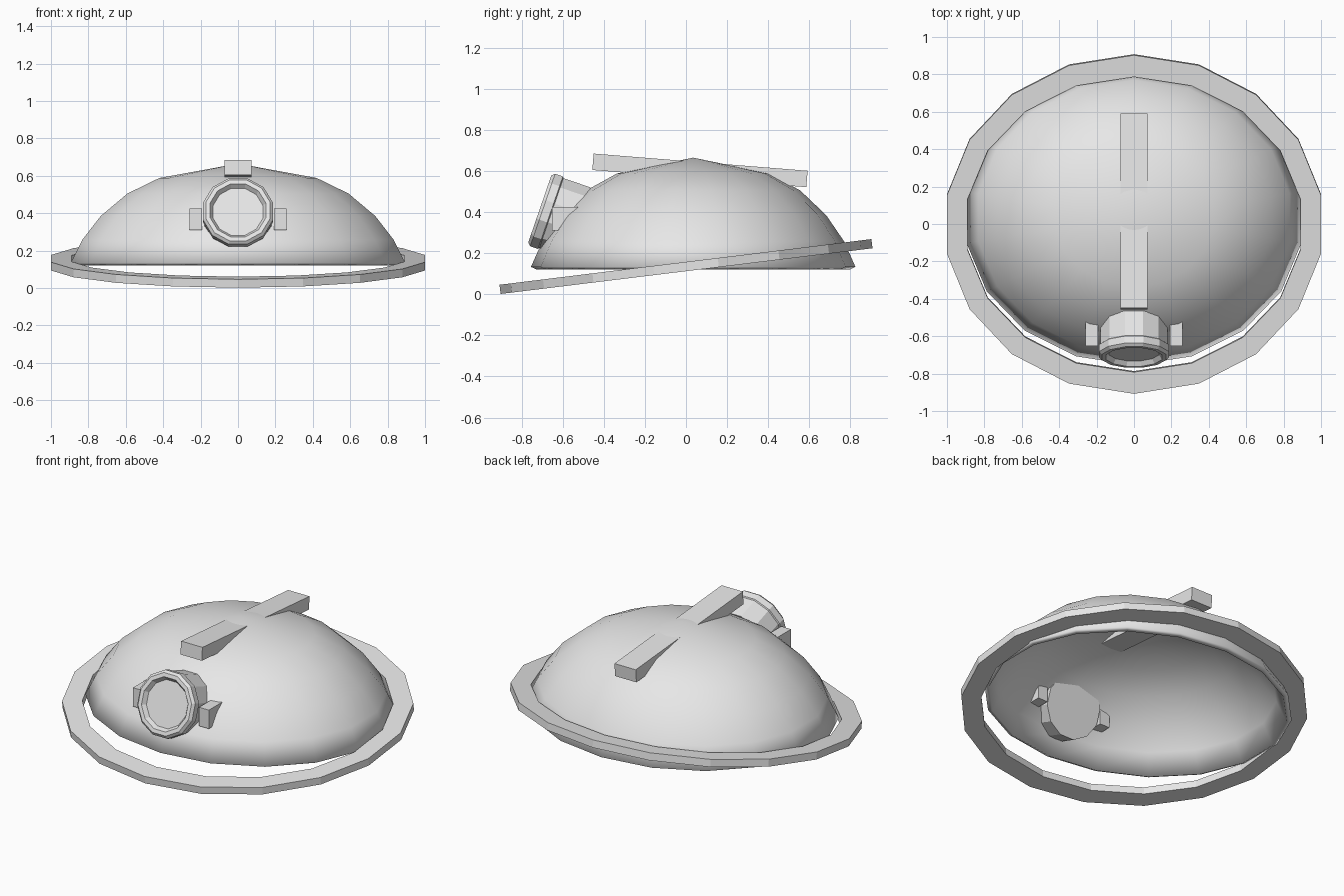
import bpy, bmesh, math
from mathutils import Matrix

if "Cube" in bpy.data.objects:
    bpy.data.objects.remove(bpy.data.objects["Cube"])

grey = bpy.data.materials.new("grey")
grey.diffuse_color = (0.8, 0.8, 0.8, 1)
grey.use_nodes = True
grey.node_tree.nodes["Principled BSDF"].inputs["Base Color"].default_value = grey.diffuse_color


def finish(name, bm, smooth=False):
    """Turn a bmesh into a named object with the shared material."""
    bmesh.ops.recalc_face_normals(bm, faces=bm.faces)
    mesh = bpy.data.meshes.new(name)
    bm.to_mesh(mesh)
    bm.free()
    mesh.materials.append(grey)
    for p in mesh.polygons:
        p.use_smooth = smooth
    obj = bpy.data.objects.new(name, mesh)
    bpy.context.collection.objects.link(obj)
    return obj


def lathe(name, profile, sides, start, closed=False, smooth=False):
    """Spin (rx, ry, z) profile points about z; zero radius makes a pole."""
    bm = bmesh.new()
    rings = []
    for rx, ry, z in profile:
        if rx == 0:
            rings.append([bm.verts.new((0, 0, z))] * sides)
            continue
        angles = [start + 2 * math.pi * i / sides for i in range(sides)]
        rings.append([bm.verts.new((rx * math.cos(a), ry * math.sin(a), z))
                      for a in angles])
    pairs = list(zip(rings, rings[1:]))
    if closed:
        pairs.append((rings[-1], rings[0]))
    for a, b in pairs:
        for i in range(sides):
            j = (i + 1) % sides
            quad = [a[i], a[j], b[j], b[i]]
            bm.faces.new(list(dict.fromkeys(quad)))
    return finish(name, bm, smooth)


def box(name, size, loc, tilt=0):
    bm = bmesh.new()
    bmesh.ops.create_cube(bm, size=1, matrix=Matrix.Diagonal((*size, 1)))
    obj = finish(name, bm)
    obj.location = loc
    obj.rotation_euler.x = tilt
    return obj


# Helmet shell: open smooth dome with a thin wall
OVAL = 0.869
dome = [(0, 0.665), (0.427, 0.588), (0.6, 0.505), (0.745, 0.385),
        (0.845, 0.258), (0.909, 0.133)]
shell = lathe("helmet_shell", [(r, r * OVAL, z) for r, z in dome],
              18, math.radians(10), smooth=True)
shell.location.y = 0.035
wall = shell.modifiers.new("wall", 'SOLIDIFY')
wall.thickness = 0.03
wall.offset = -1

# Brim: flat oval ring tipped down at the front
T = 0.0225
brim = lathe("brim", [(1.015, 0.912, -T), (1.015, 0.912, T),
                      (0.903, 0.795, T), (0.903, 0.795, -T)],
             18, math.radians(10), closed=True)
brim.location.z = 0.135
brim.rotation_euler.x = math.radians(7)

# Head lamp: bezel, recessed lens and body in one turned profile
lamp = [(0, -0.025), (0.138, -0.025), (0.155, 0), (0.178, 0), (0.193, -0.015),
        (0.193, -0.055), (0.186, -0.06), (0.186, -0.2), (0, -0.2)]
head_lamp = lathe("head_lamp", [(r, r, z) for r, z in lamp],
                  12, math.radians(15))
head_lamp.location = (0, -0.712, 0.415)
head_lamp.rotation_euler.x = math.radians(71)

# Lamp clips on both sides
for side, x in (("left", -0.225), ("right", 0.225)):
    box(f"lamp_clip_{side}", (0.067, 0.13, 0.115), (x, -0.587, 0.368))

# Ridge bar across the crown
box("ridge_bar", (0.145, 1.045, 0.08), (0, 0.068, 0.603), -0.08)
